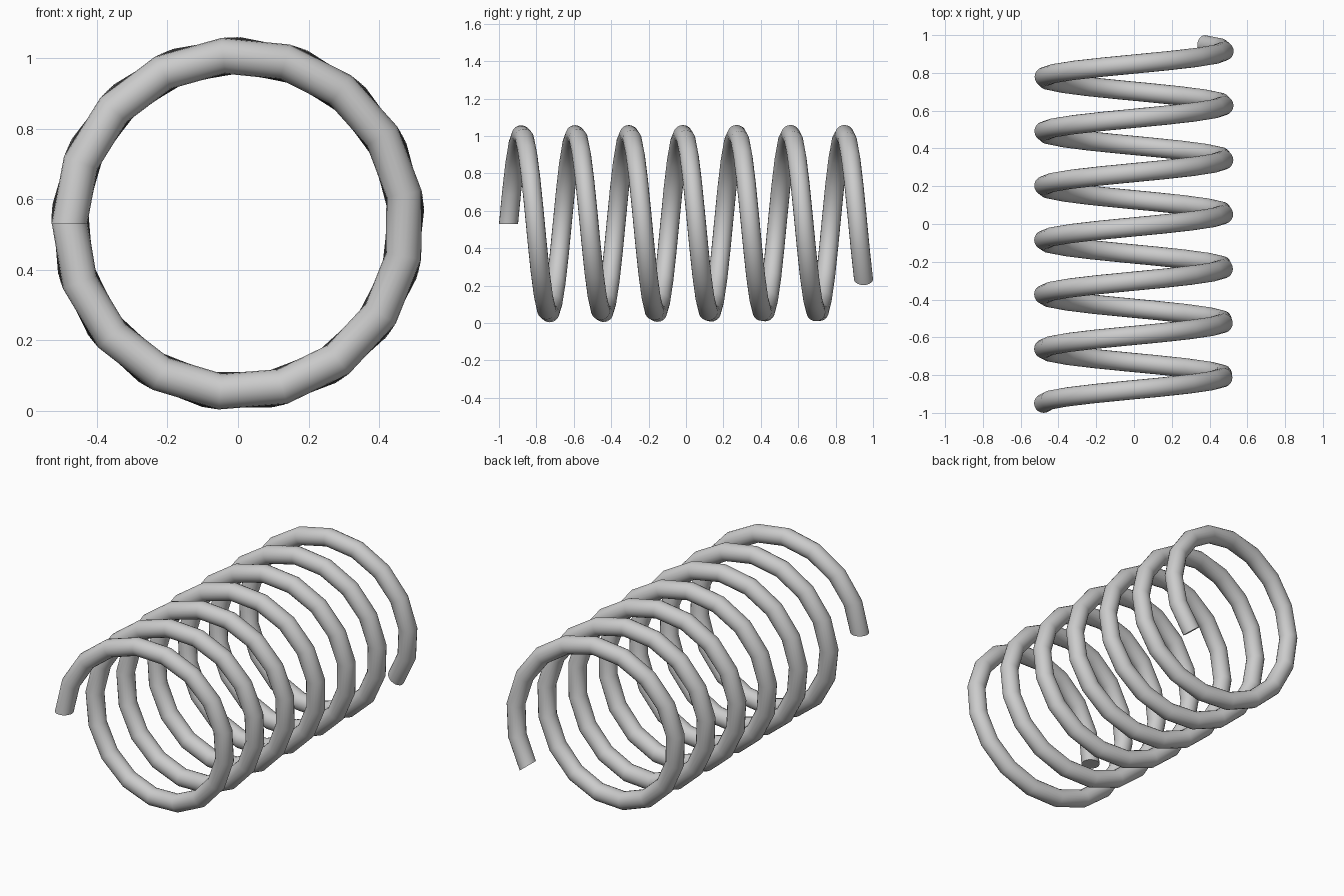
import bpy, bmesh, math
from mathutils import Vector

if "Cube" in bpy.data.objects:
    bpy.data.objects.remove(bpy.data.objects["Cube"])

R, r = 0.478, 0.051          # coil radius, wire radius
CZ = 0.53                    # axis height
STEPS, SIDES = 112, 20
TURNS = 6.606
Y0, Y1 = -0.949, 0.949

bm = bmesh.new()

# wire cross-section at the left of the coil
ring = []
for i in range(SIDES):
    a = 2 * math.pi * i / SIDES
    ring.append(bm.verts.new((-R + r * math.cos(a), Y0 + r * math.sin(a), CZ)))
edges = [bm.edges.new((ring[i], ring[(i + 1) % SIDES])) for i in range(SIDES)]

# sweep it around the y axis while advancing backwards
bmesh.ops.spin(bm, geom=ring + edges, cent=Vector((0, 0, CZ)), axis=Vector((0, 1, 0)),
               dvec=Vector((0, (Y1 - Y0) / STEPS, 0)),
               angle=TURNS * 2 * math.pi, steps=STEPS, use_duplicate=False)

# close both wire ends
bmesh.ops.holes_fill(bm, edges=[e for e in bm.edges if len(e.link_faces) == 1], sides=0)
bmesh.ops.recalc_face_normals(bm, faces=bm.faces)

mesh = bpy.data.meshes.new("coil_spring")
bm.to_mesh(mesh)
bm.free()
spring = bpy.data.objects.new("coil_spring", mesh)
bpy.context.collection.objects.link(spring)

bpy.context.view_layer.objects.active = spring
spring.select_set(True)
bpy.ops.object.shade_smooth_by_angle(angle=math.radians(35))
